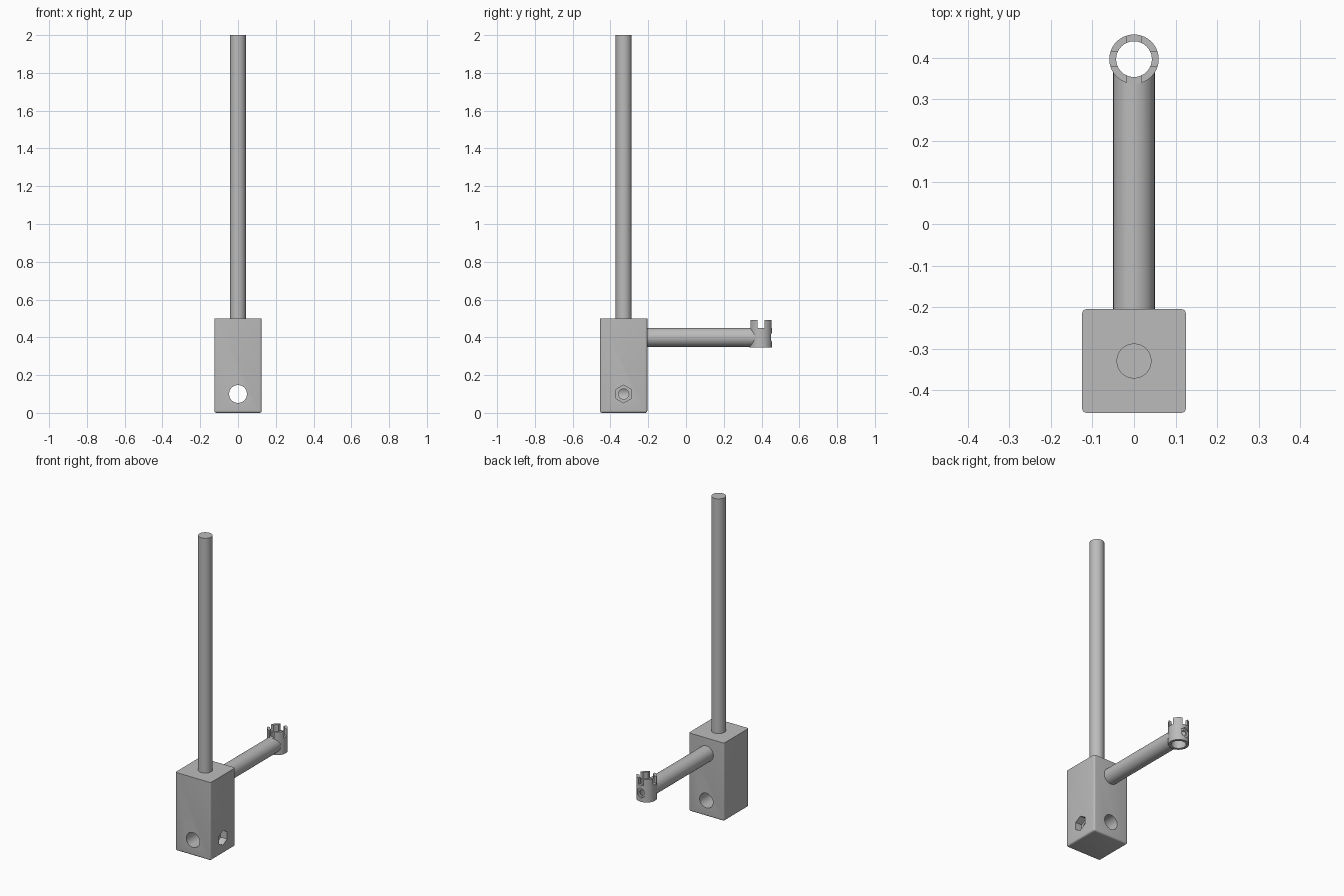
import bpy, bmesh, math
from mathutils import Matrix

old = bpy.data.objects.get("Cube")
if old:
    bpy.data.objects.remove(old, do_unlink=True)

grey = bpy.data.materials.new("plain grey")
grey.use_nodes = True
colour = (0.5, 0.5, 0.5, 1)
grey.diffuse_color = colour
grey.node_tree.nodes["Principled BSDF"].inputs["Base Color"].default_value = colour


def finish(name, bm):
    mesh = bpy.data.meshes.new(name)
    bm.to_mesh(mesh)
    bm.free()
    obj = bpy.data.objects.new(name, mesh)
    bpy.context.collection.objects.link(obj)
    mesh.materials.append(grey)
    return obj


def box(name, centre, size):
    bm = bmesh.new()
    bmesh.ops.create_cube(bm, size=1, matrix=Matrix.Translation(centre) @ Matrix.Diagonal((*size, 1)))
    return finish(name, bm)


def rod(name, axis, radius, centre, start, end, sides=64):
    """Prism along an axis; start and end are coordinates on that axis."""
    bm = bmesh.new()
    i = "XYZ".index(axis)
    place = list(centre)
    place[i] = (start + end) / 2
    turn = {"X": Matrix.Rotation(math.pi / 2, 4, "Y"),
            "Y": Matrix.Rotation(math.pi / 2, 4, "X"),
            "Z": Matrix.Identity(4)}[axis]
    bmesh.ops.create_cone(bm, cap_ends=True, segments=sides, radius1=radius, radius2=radius,
                          depth=end - start, matrix=Matrix.Translation(place) @ turn)
    # Put a hexagon's points at its top and bottom
    if sides == 6 and max(v.co.z for v in bm.verts) - place[2] < radius * 0.95:
        spin = Matrix.Rotation(math.pi / 6, 3, axis)
        bmesh.ops.rotate(bm, cent=place, matrix=spin, verts=bm.verts)
    return finish(name, bm)


def combine(obj, tool, operation="DIFFERENCE"):
    mod = obj.modifiers.new(operation.title(), "BOOLEAN")
    mod.operation, mod.object, mod.solver = operation, tool, "EXACT"
    bpy.context.view_layer.objects.active = obj
    bpy.ops.object.modifier_apply(modifier=mod.name)
    bpy.data.objects.remove(tool, do_unlink=True)


def smooth(obj):
    bpy.ops.object.select_all(action="DESELECT")
    obj.select_set(True)
    bpy.context.view_layer.objects.active = obj
    bpy.ops.object.shade_smooth_by_angle(angle=math.radians(30))


POST_Y, RING_Y, ARM_Z, HOLE_Z = -0.33, 0.397, 0.4, 0.1

# Block with rounded sides and underside, sharp top
block = box("base_block", (0, POST_Y, 0.25), (0.25, 0.25, 0.5))
bm = bmesh.new()
bm.from_mesh(block.data)
edges = [e for e in bm.edges if min(v.co.z for v in e.verts) < 0.01]
bmesh.ops.bevel(bm, geom=edges, offset=0.011, segments=5, profile=0.5, affect="EDGES")
bm.to_mesh(block.data)
bm.free()

# Cross bore, nut pocket and screw hole
spot = (0, POST_Y, HOLE_Z)
combine(block, rod("bore_cutter", "Y", 0.047, spot, -0.6, 0))
combine(block, rod("screw_cutter", "X", 0.027, spot, 0, 0.2))
combine(block, rod("nut_cutter", "X", 0.047, spot, 0.08, 0.2, 6))
smooth(block)

# Upright post
post = rod("upright_post", "Z", 0.042, (0, POST_Y, 0), 0.49, 2)
smooth(post)

# Arm joined to the slotted collar
arm = rod("arm_with_collar", "Y", 0.05, (0, 0, ARM_Z), -0.21, RING_Y)
centre = (0, RING_Y, ARM_Z)
combine(arm, rod("collar", "Z", 0.0595, centre, 0.345, 0.492), "UNION")
combine(arm, rod("collar_bore_cutter", "Z", 0.043, centre, 0.2, 0.7))
for size in ((0.036, 0.2, 0.1), (0.2, 0.036, 0.1)):
    combine(arm, box("slot_cutter", (0, RING_Y, 0.5005), size))

# Nut pocket and screw hole in the back of the collar
combine(arm, rod("collar_screw_cutter", "Y", 0.017, centre, RING_Y, 0.55))
combine(arm, rod("collar_nut_cutter", "Y", 0.032, centre, 0.446, 0.55, 6))
smooth(arm)
